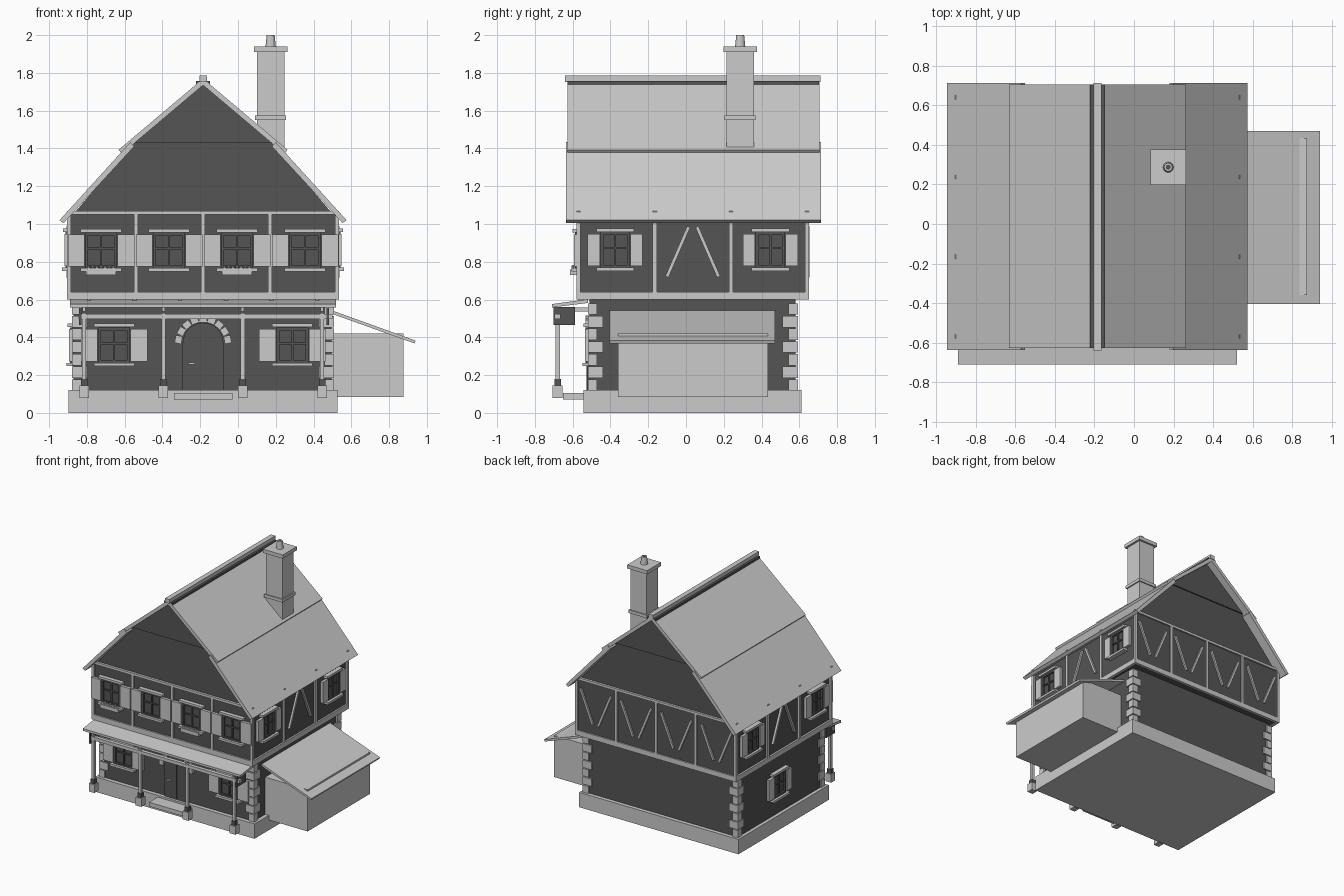
import bpy, bmesh, math
from mathutils import Matrix, Vector

if "Cube" in bpy.data.objects:
    bpy.data.objects.remove(bpy.data.objects["Cube"], do_unlink=True)


def material(name, v):
    m = bpy.data.materials.new(name)
    m.use_nodes = True
    m.diffuse_color = (v, v, v, 1)
    m.node_tree.nodes["Principled BSDF"].inputs["Base Color"].default_value = (v, v, v, 1)
    return m


LIGHT = material("light_grey", 0.6)
DARK = material("dark_grey", 0.09)
T, R, I = Matrix.Translation, Matrix.Rotation, Matrix.Identity(4)
parts = {}


def mesh_for(name, mat):
    return parts.setdefault(name, (bmesh.new(), mat))[0]


def box(name, mat, loc, size, M=I):
    """Box given by centre and size."""
    bmesh.ops.create_cube(mesh_for(name, mat), size=1,
                          matrix=M @ T(loc) @ Matrix.Diagonal((*size, 1)))


def span(name, mat, x, y, z, M=I):
    """Box given by its limits on each axis."""
    box(name, mat, [sum(a) / 2 for a in (x, y, z)], [a[1] - a[0] for a in (x, y, z)], M)


def prism(name, mat, pts, y0, y1, M=I):
    """Profile in x and z pushed along y."""
    bm = mesh_for(name, mat)
    ends = [[bm.verts.new(M @ Vector((x, y, z))) for x, z in pts] for y in (y0, y1)]
    bm.faces.new(ends[0])
    bm.faces.new(ends[1][::-1])
    for i in range(len(pts)):
        j = (i + 1) % len(pts)
        bm.faces.new((ends[0][j], ends[0][i], ends[1][i], ends[1][j]))


def cylinder(name, mat, r1, r2, depth, loc, n=12, caps=True):
    bmesh.ops.create_cone(mesh_for(name, mat), cap_ends=caps, segments=n, radius1=r1,
                          radius2=r2, depth=depth, matrix=T(loc))


CX, CY = -0.185, 0.036
HOUSE = T((CX, 0, 0))


def side(angle, x, y):
    """Frame on a wall: local -y points out of the house."""
    return T((x, y, 0)) @ R(math.radians(angle), 4, 'Z')


def window(M, z, pane=0.17, shutter=0.088, flowers=False):
    h = 0.19
    box("window_panes", DARK, (0, 0, z), (pane, 0.012, h), M)
    for s in (-1, 1):
        box("window_frames", DARK, (s * (pane / 2 - 0.008), -0.008, z), (0.016, 0.024, h), M)
        box("window_frames", DARK, (0, -0.008, z + s * (h / 2 - 0.008)), (pane, 0.024, 0.016), M)
        box("shutters", LIGHT, (s * (pane + shutter + 0.006) / 2, -0.014, z), (shutter, 0.022, 0.17), M)
    box("window_bars", DARK, (0, -0.006, z), (0.01, 0.018, h), M)
    box("window_bars", DARK, (0, -0.006, z + 0.01), (pane, 0.018, 0.01), M)
    box("window_lintels", LIGHT, (0, -0.015, z + 0.105), (pane + 0.045, 0.035, 0.018), M)
    box("window_sills", LIGHT, (0, -0.018, z - 0.102), (pane + 0.045, 0.042, 0.018), M)
    if flowers:
        box("flower_boxes", LIGHT, (0, -0.025, z - 0.115), (pane - 0.01, 0.04, 0.03), M)
        for i in range(7):
            bmesh.ops.create_icosphere(mesh_for("flowers", LIGHT), subdivisions=1, radius=0.01,
                                       matrix=M @ T(((i - 3) * 0.022, -0.03, z - 0.09 + 0.004 * (i % 2))))


def braces(M, top, bottom):
    """Pair of slanted timbers, spread by the given amounts at top and bottom."""
    for s in (-1, 1):
        dx, dz = s * (top - bottom), 0.265
        B = M @ T((s * (top + bottom) / 2, -0.004, 0.853)) @ R(math.atan2(dx, dz), 4, 'Y')
        box("wall_braces", LIGHT, (0, 0, 0), (0.018, 0.02, math.hypot(dx, dz)), B)


# Plinth and ground floor with corner stones
span("plinth", LIGHT, (-0.897, 0.527), (-0.542, 0.611), (0, 0.12))
span("ground_walls", DARK, (-0.87, 0.495), (-0.51, 0.58), (0.12, 0.6))
for sx in (-1, 1):
    for sy in (-1, 1):
        for i in range(7):
            w = 0.08 if i % 2 else 0.05
            box("corner_stones", LIGHT,
                (CX + sx * (0.694 - w / 2), CY + sy * (0.556 - w / 2), 0.148 + i * 0.067),
                (w, w, 0.06))

# Upper floor walls and timber frame
span("upper_walls", DARK, (-0.89, 0.522), (-0.568, 0.641), (0.605, 1.06))
for angle, half, dist, bays, top in ((0, 0.72, 0.616, 4, 1.06), (180, 0.72, 0.616, 4, 1.06),
                                     (90, 0.616, 0.72, 3, 1.03), (-90, 0.616, 0.72, 3, 1.03)):
    n = R(math.radians(angle), 4, 'Z') @ Vector((0, -dist, 0))
    M = side(angle, CX + n.x, CY + n.y)
    for i in range(bays + 1):
        u = (i / bays * 2 - 1) * (half - 0.011)
        box("timber_posts", LIGHT, (u, 0.011, 0.835), (0.022, 0.022, 0.47), M)
    box("sill_beams", LIGHT, (0, 0.012, 0.62), (half * 2, 0.024, 0.042), M)
    box("top_beams", LIGHT, (0, 0.01, top), (half * 2 - 0.04, 0.022, 0.02), M)
    wall = M @ T((0, 0.012, 0))
    for i in range(bays):
        u = ((i + 0.5) / bays * 2 - 1) * half
        bay = wall @ T((u, 0, 0))
        if angle == 0:
            window(bay, 0.86, flowers=i % 2 == 0)
        elif angle == 180:
            braces(bay, 0.135, 0.025)
        elif i == 1:
            braces(bay, 0.022, 0.137)
        else:
            window(bay, 0.862, pane=0.155, shutter=0.065)

# Ground floor windows
for x in (-0.656, 0.288):
    window(side(0, x, -0.51), 0.358)
window(side(-90, -0.87, 0.07), 0.358, pane=0.155, shutter=0.065)

# Arched door
arc = [math.pi * i / 12 for i in range(13)]
prism("door", DARK, [(-0.108, 0.12)] + [(-0.108 * math.cos(a), 0.37 + 0.108 * math.sin(a)) for a in arc]
      + [(0.108, 0.12)], -0.522, -0.505, HOUSE)
box("door_boards", DARK, (CX, -0.523, 0.28), (0.006, 0.006, 0.32))
for i in range(9):
    A = T((CX, -0.518, 0.365)) @ R(math.radians(-80 + i * 20), 4, 'Y')
    box("door_arch_stones", LIGHT, (0, 0, 0.132), (0.041, 0.03, 0.036), A)
box("door_handle", LIGHT, (-0.245, -0.53, 0.262), (0.036, 0.012, 0.01))
span("door_step", LIGHT, (-0.34, -0.03), (-0.65, -0.54), (0.072, 0.105))

# Porch: posts, beam, roof and dark end panels
for i in range(4):
    x = -0.815 + i * 0.42
    box("porch_post_bases", LIGHT, (x, -0.68, 0.113), (0.05, 0.052, 0.066))
    box("porch_post_collars", DARK, (x, -0.68, 0.163), (0.034, 0.034, 0.034))
    box("porch_posts", LIGHT, (x, -0.68, 0.35), (0.022, 0.024, 0.36))
    box("porch_rafters", LIGHT, (x, -0.605, 0.548), (0.016, 0.18, 0.022))
span("porch_beam", LIGHT, (-0.845, 0.5), (-0.695, -0.665), (0.497, 0.524))
prism("porch_roof", LIGHT, [(-0.71, 0.558), (-0.71, 0.576), (-0.52, 0.602), (-0.52, 0.582)],
      -0.52, 0.89, R(math.pi / 2, 4, 'Z'))
for x in (-0.835, 0.475):
    box("porch_end_panels", DARK, (x, -0.645, 0.513), (0.012, 0.115, 0.095))
for i in range(6):
    box("joist_ends", LIGHT, (-0.79 + i * 0.242, -0.545, 0.592), (0.02, 0.05, 0.018))

# Gables
prism("gable_lower", DARK, [(-0.68, 1.06), (0.68, 1.06), (0.36, 1.432), (-0.36, 1.432)], -0.562, 0.635, HOUSE)
prism("gable_upper", DARK, [(-0.362, 1.432), (0.362, 1.432), (0, 1.74)], -0.572, 0.645, HOUSE)

# Roof: two overlapping slabs on each side, with a ridge
for s in (-1, 1):
    prism("roof_upper", LIGHT, [(s * x, z) for x, z in ((0, 1.77), (0.447, 1.393), (0.43, 1.372), (0, 1.735))],
          -0.628, 0.706, HOUSE)
    prism("roof_lower", LIGHT, [(s * x, z) for x, z in ((0.385, 1.433), (0.76, 1.02), (0.738, 1.005), (0.365, 1.41))],
          -0.636, 0.714, HOUSE)
span("ridge_base", DARK, (CX - 0.037, CX + 0.037), (-0.627, 0.705), (1.735, 1.756))
span("ridge_cap", LIGHT, (CX - 0.02, CX + 0.02), (-0.64, 0.712), (1.752, 1.785))

# Chimney with a band, cap and tapered pot
CH = (0.173, 0.287)
for name, w, z0, z1 in (("chimney_stack", 0.145, 1.36, 1.915), ("chimney_band", 0.164, 1.55, 1.575),
                        ("chimney_cap", 0.178, 1.91, 1.94)):
    box(name, LIGHT, (*CH, (z0 + z1) / 2), (w, w, z1 - z0))
cylinder("chimney_pot", LIGHT, 0.027, 0.021, 0.06, (*CH, 1.97))
cylinder("chimney_pot_hole", DARK, 0.013, 0.013, 0.002, (*CH, 1.9995))

# Lean-to shed on the left side
span("shed_walls", LIGHT, (0.49, 0.875), (-0.36, 0.434), (0.083, 0.42))
prism("shed_roof", LIGHT, [(0.49, 0.545), (0.94, 0.383), (0.934, 0.368), (0.49, 0.527)], -0.405, 0.47)

# Turn the collected meshes into objects
for name, (bm, mat) in parts.items():
    bmesh.ops.recalc_face_normals(bm, faces=bm.faces)
    me = bpy.data.meshes.new(name)
    bm.to_mesh(me)
    bm.free()
    me.materials.append(mat)
    bpy.context.collection.objects.link(bpy.data.objects.new(name, me))
